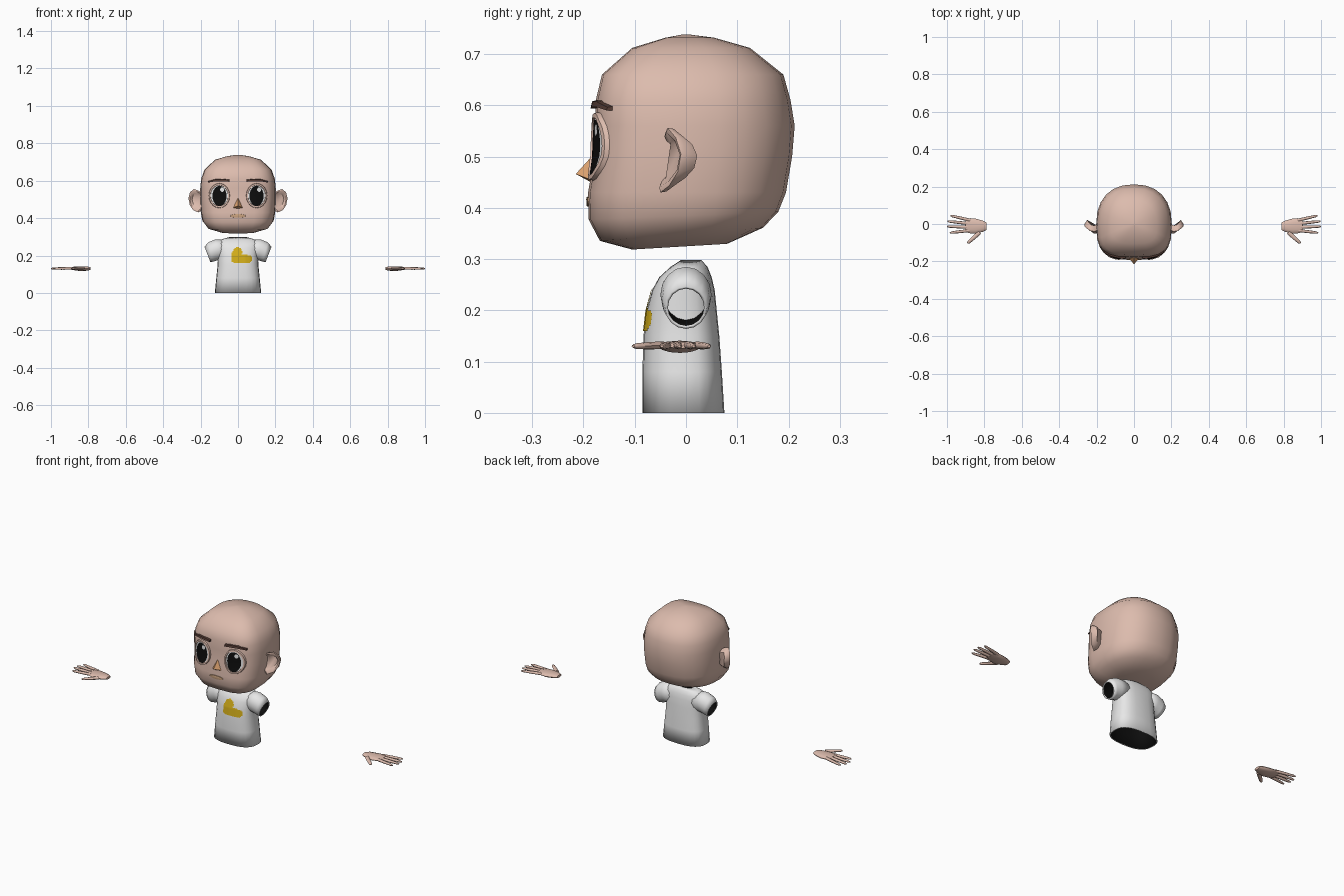
import bpy, bmesh, math
from mathutils import Vector
from mathutils.bvhtree import BVHTree

if "Cube" in bpy.data.objects:
    bpy.data.objects.remove(bpy.data.objects["Cube"])


def mat(name, r, g, b):
    m = bpy.data.materials.new(name)
    m.diffuse_color = (r, g, b, 1)
    m.use_nodes = True
    m.node_tree.nodes["Principled BSDF"].inputs["Base Color"].default_value = m.diffuse_color
    return m


SKIN = mat("skin", 0.72, 0.50, 0.42)
NOSE = mat("nose_orange", 0.75, 0.38, 0.17)
LIPS = mat("lip_tan", 0.62, 0.38, 0.22)
BROWN = mat("brow_brown", 0.09, 0.045, 0.035)
WHITE = mat("white", 0.8, 0.8, 0.8)
BLACK = mat("black", 0.004, 0.004, 0.004)
YELLOW = mat("yellow", 0.65, 0.42, 0.01)


def finish(name, bm, mats, angle=60, fix=True):
    if fix:
        bmesh.ops.recalc_face_normals(bm, faces=bm.faces[:])
    me = bpy.data.meshes.new(name)
    bm.to_mesh(me)
    bm.free()
    ob = bpy.data.objects.new(name, me)
    bpy.context.collection.objects.link(ob)
    for m in mats:
        me.materials.append(m)
    if angle:
        bpy.ops.object.select_all(action='DESELECT')
        ob.select_set(True)
        bpy.context.view_layer.objects.active = ob
        bpy.ops.object.shade_smooth_by_angle(angle=math.radians(angle))
    return ob


def loft(bm, rings, start=True, end=True, bands=None):
    """Bridge closed rings of points; bands gives a material per band."""
    vs = [[bm.verts.new(p) for p in r] for r in rings]
    n = len(vs[0])
    for k in range(len(vs) - 1):
        for i in range(n):
            j = (i + 1) % n
            f = bm.faces.new((vs[k][i], vs[k][j], vs[k + 1][j], vs[k + 1][i]))
            f.material_index = bands[k] if bands else 0
    if start:
        bm.faces.new(vs[0][::-1])
    if end:
        bm.faces.new(vs[-1]).material_index = bands[-1] if bands else 0


def section(z, w, yf, yb, tilt=0, pf=2.5, pb=2.3, n=24):
    """Horizontal rounded section, squarer in front than behind."""
    pts = []
    for i in range(n):
        a = math.tau * i / n
        c, s = math.cos(a), math.sin(a)
        e = 2 / (pb if s > 0 else pf)
        x = math.copysign(abs(c) ** e, c) * w
        y = abs(s) ** e * (yb if s > 0 else yf)
        pts.append((x, y, z + tilt * y))
    return pts


def front_y(tree, x, z):
    hit = tree.ray_cast(Vector((x, -1, z)), Vector((0, 1, 0)))[0]
    return hit.y if hit else -0.16


# head
bm = bmesh.new()
HEAD = [(.325, .09, -.105, .08, .06), (.349, .162, -.168, .15, .08),
        (.385, .190, -.19, .18, .04), (.43, .199, -.191, .195, 0),
        (.50, .202, -.179, .207, 0), (.56, .202, -.177, .212, 0),
        (.61, .197, -.176, .204, 0), (.66, .179, -.164, .19, 0),
        (.712, .123, -.105, .125, 0), (.732, .055, -.04, .055, 0)]
loft(bm, [section(*r, pf=3.3) for r in HEAD] + [[(0.008 * math.cos(math.tau * i / 24),
     0.008 * math.sin(math.tau * i / 24), .738) for i in range(24)]])
bm.normal_update()
head_tree = BVHTree.FromBMesh(bm)
finish("head", bm, [SKIN], 80)


def patch(name, tree, cx, cz, rx, rz, steps, mats, bands, n=20):
    """Elliptic patch hugging a surface; steps are (scale, offset)."""
    bm = bmesh.new()
    rings = []
    for s, off in steps:
        ring = []
        for i in range(n):
            a = math.tau * i / n
            x, z = cx + rx * s * math.cos(a), cz + rz * s * math.sin(a)
            ring.append((x, front_y(tree, x, z) - off, z))
        rings.append(ring)
    loft(bm, rings, start=False, bands=bands)
    return finish(name, bm, mats, 40)


for s, side in ((-1, "right"), (1, "left")):
    # eye with raised lid rim, pupil and highlight
    patch(side + "_eye", head_tree, s * .1, .52, .057, .067,
          [(1, -.003), (.97, .009), (.84, .010), (.82, .005), (.5, .005), (.15, .005)],
          [SKIN, WHITE], [0, 0, 0, 1, 1])
    patch(side + "_pupil", head_tree, s * .099, .518, .038, .054,
          [(1, .0065), (.6, .0075), (.15, .0075)], [BLACK], [0, 0])
    patch(side + "_eye_highlight", head_tree, s * .099 + .014, .552, .011, .012,
          [(1, .0085), (.3, .009)], [WHITE], [0], 10)

    # eyebrow
    bm = bmesh.new()
    cols = []
    for x, zb, zt in ((.045, .594, .607), (.08, .597, .612), (.12, .597, .611), (.16, .590, .600)):
        y = front_y(head_tree, x, .6)
        cols.append([(s * x, y + .01, zb), (s * x, y - .012, zb),
                     (s * x, y - .010, zt - .004), (s * x, y + .01, zt)])
    loft(bm, cols)
    finish(side + "_eyebrow", bm, [BROWN], 30)

    # ear: rim outline, hollow front and narrower back
    bm = bmesh.new()
    rim = [(.185, .53, -.035), (.212, .547, -.042), (.237, .556, -.038), (.257, .537, -.022),
           (.265, .505, -.012), (.258, .470, -.018), (.240, .443, -.035), (.212, .430, -.052),
           (.185, .450, -.045)]

    def ear_ring(k, dy):
        return [(s * (.215 + (x - .215) * k), y + dy, .495 + (z - .495) * k) for x, z, y in rim]
    loft(bm, [ear_ring(.6, .012), ear_ring(.85, 0), ear_ring(1, .002),
              ear_ring(.97, .014), ear_ring(.7, .034)])
    finish(side + "_ear", bm, [SKIN], 50)

# nose
bm = bmesh.new()
top, lft, rgt, tip, low = [bm.verts.new(p) for p in (
    (0, -.178, .507), (-.032, -.178, .452), (.032, -.178, .452), (0, -.215, .466), (0, -.178, .446))]
for f in ((top, lft, tip), (top, tip, rgt), (lft, low, tip), (low, rgt, tip),
          (top, rgt, low), (top, low, lft)):
    bm.faces.new(f)
finish("nose", bm, [NOSE], 0)

# mouth
patch("mouth", head_tree, 0, .412, .042, .010,
      [(1, -.001), (.95, .003), (.4, .004)], [LIPS], [0, 0])

# shirt body, open below and at the neck
bm = bmesh.new()
SHIRT = [(0, .124, -.085, .075), (.08, .116, -.085, .070), (.15, .109, -.083, .065),
         (.20, .107, -.077, .060), (.24, .112, -.066, .056), (.265, .112, -.052, .050),
         (.285, .092, -.030, .042), (.298, .048, -.010, .030)]
loft(bm, [section(*r, pf=2.7, pb=2.6) for r in SHIRT], False, False)
bm.normal_update()
shirt_tree = BVHTree.FromBMesh(bm)


def shell(ob):
    m = ob.modifiers.new("thickness", 'SOLIDIFY')
    m.thickness, m.offset, m.material_offset = .006, -1, 1


shell(finish("shirt_body", bm, [WHITE, BLACK], 80))

# sleeves
for s, side in ((-1, "right"), (1, "left")):
    bm = bmesh.new()
    rings = []
    for cx, cz, r, ry, tilt in ((.065, .232, .052, .050, 0), (.115, .230, .055, .050, .15),
                                (.145, .219, .051, .047, .3), (.163, .205, .041, .041, .38)):
        rings.append([(s * (cx + tilt * r * math.sin(math.tau * i / 16)),
                       ry * math.cos(math.tau * i / 16),
                       cz + r * math.sin(math.tau * i / 16)) for i in range(16)])
    loft(bm, rings, False, False)
    shell(finish(side + "_sleeve", bm, [WHITE, BLACK], 80))

# bird-shaped shirt print made of small cells
bm = bmesh.new()
step = .005


def in_print(x, z):
    bird_head = ((x + .002) / .026) ** 2 + ((z - .218) / .026) ** 2 < 1
    bird_body = abs((x - .019) / .055) ** 4 + abs((z - .181) / .022) ** 4 < 1
    neck = -.033 < x < .02 and .18 < z < .215
    return bird_head or bird_body or neck


for i in range(-9, 17):
    for k in range(30, 50):
        x, z = i * step, k * step
        if in_print(x + step / 2, z + step / 2):
            quad = ((x, z), (x + step, z), (x + step, z + step), (x, z + step))
            bm.faces.new([bm.verts.new((a, front_y(shirt_tree, a, b) - .002, b)) for a, b in quad])
bmesh.ops.remove_doubles(bm, verts=bm.verts[:], dist=.0005)
finish("shirt_print", bm, [YELLOW], 80, fix=False)


# hands
def tube(bm, path, sides=8):
    """Flattened tube along (x, y, z, half_width, half_height) points."""
    pts = [Vector(p[:3]) for p in path]
    rings = []
    for k, p in enumerate(path):
        d = (pts[min(k + 1, len(pts) - 1)] - pts[max(k - 1, 0)]).normalized()
        across = Vector((-d.y, d.x, 0)).normalized()
        up = d.cross(across)
        rings.append([pts[k] + across * p[3] * math.cos(math.tau * i / sides)
                      + up * p[4] * math.sin(math.tau * i / sides) for i in range(sides)])
    loft(bm, rings)


FINGERS = [((.875, .020), (.982, .045)), ((.89, .003), (.998, .015)),
           ((.89, -.017), (1.0, -.013)), ((.88, -.035), (.985, -.047)),
           ((.825, -.045), (.89, -.103))]
for s, side in ((-1, "right"), (1, "left")):
    bm = bmesh.new()
    tube(bm, [(.788, -.012, .130, .020, .007), (.805, -.012, .130, .029, .011),
              (.845, -.012, .129, .040, .012), (.88, -.009, .131, .040, .009),
              (.902, -.007, .132, .033, .006)], 12)
    for (x0, y0), (x1, y1) in FINGERS:
        w = .011 if y1 < -.1 else .0085
        tube(bm, [(x0 + (x1 - x0) * t, y0 + (y1 - y0) * t, .132 - .002 * t, w * k, .0075 * k)
                  for t, k in ((0, 1), (.5, .95), (.9, .75), (1, .35))])
    for v in bm.verts:
        v.co.x *= s
    finish(side + "_hand", bm, [SKIN], 60)
